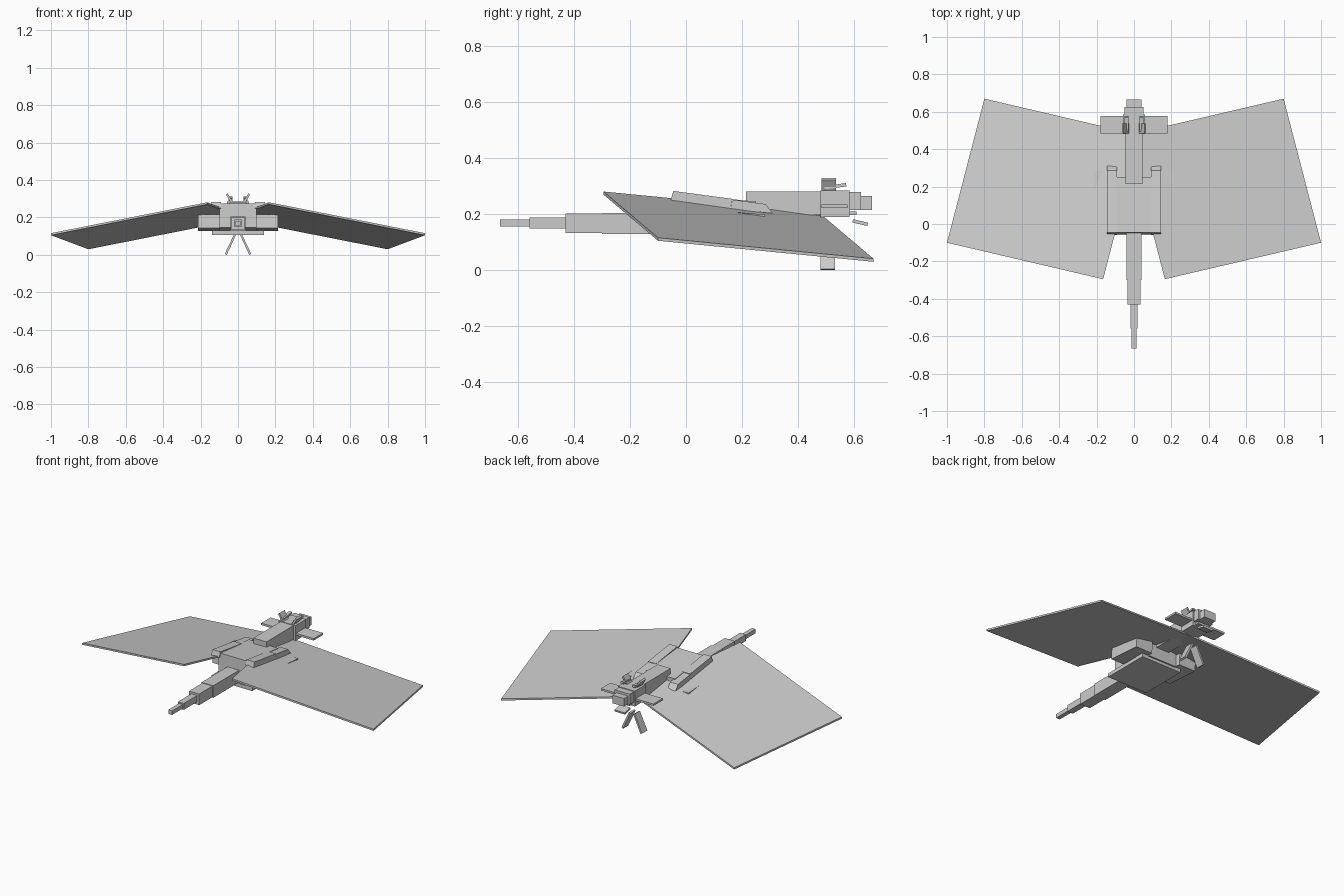
import bpy, bmesh
from math import radians
from mathutils import Vector, Euler

if "Cube" in bpy.data.objects:
    bpy.data.objects.remove(bpy.data.objects["Cube"])

def mesh(name, verts, faces):
    me = bpy.data.meshes.new(name)
    me.from_pydata([tuple(v) for v in verts], [], faces)
    bm = bmesh.new()
    bm.from_mesh(me)
    bmesh.ops.recalc_face_normals(bm, faces=bm.faces[:])
    bm.to_mesh(me)
    bm.free()
    ob = bpy.data.objects.new(name, me)
    bpy.context.collection.objects.link(ob)
    return ob

def prism(name, base, offset):
    """Solid from a planar outline pushed along an offset vector."""
    n, off = len(base), Vector(offset)
    a = [Vector(p) for p in base]
    faces = [list(range(n)), list(range(n, 2 * n))]
    faces += [[i, (i + 1) % n, n + (i + 1) % n, n + i] for i in range(n)]
    return mesh(name, a + [p + off for p in a], faces)

def box(name, x, y, z, rot=(0, 0, 0)):
    """Box from its ranges, turned about its own centre (degrees)."""
    c = Vector(((x[0] + x[1]) / 2, (y[0] + y[1]) / 2, (z[0] + z[1]) / 2))
    e = Euler([radians(r) for r in rot]).to_matrix()
    base = [c + e @ (Vector((px, py, z[0])) - c)
            for px, py in ((x[0], y[0]), (x[1], y[0]), (x[1], y[1]), (x[0], y[1]))]
    return prism(name, base, e @ Vector((0, 0, z[1] - z[0])))

def mid(name, w, y, z, rot=(0, 0, 0)):
    return box(name, (-w, w), y, z, rot)

# Tail, four shrinking segments
for i, (w, y0, y1, z0, z1) in enumerate([
        (.040, -.30, -.04, .130, .205), (.035, -.43, -.30, .133, .202),
        (.020, -.56, -.43, .149, .189), (.013, -.665, -.56, .156, .181)]):
    mid(f"tail_segment_{i + 1}", w, (y0, y1), (z0, z1))

# Body with sloping back, and belly plate
prism("body", [(-.1, -.05, .145), (-.1, -.045, .275), (-.1, .25, .245), (-.1, .25, .125)], (.2, 0, 0))
prism("belly_plate", [(-.14, -.06, .107), (-.14, -.06, .13), (-.14, .24, .13), (-.14, .24, .107)], (.28, 0, 0))

# Neck, head, snout and jaw
mid("neck", .045, (.215, .49), (.197, .282))
mid("head", .058, (.48, .585), (.19, .285))
mid("snout", .052, (.585, .625), (.215, .28))
mid("nose", .04, (.625, .665), (.215, .265))
mid("jaw", .04, (.48, .61), (.197, .21))
mid("chin_slat", .035, (.595, .65), (.164, .176), (-13, 0, 0))

for side, s in (("right", 1), ("left", -1)):
    def sx(a, b):
        return tuple(sorted((s * a, s * b)))
    # Broad flat wing
    prism(f"{side}_wing", [(s * .165, -.295, .27), (s * 1, -.1, .105), (s * .8, .67, .03),
                           (s * -.035, .475, .195)], (0, 0, .011))
    # Shoulder covers along the wing root
    prism(f"{side}_shoulder", [(s * .09, -.055, .25), (s * .09, -.045, .283),
                               (s * .09, .165, .255), (s * .09, .16, .22)], (s * .055, 0, 0))
    prism(f"{side}_shoulder_tip", [(s * .09, .16, .217), (s * .09, .165, .252),
                                   (s * .09, .285, .236), (s * .09, .31, .203)], (s * .055, 0, 0))
    # Folded leg tucked under the wing
    box(f"{side}_thigh", sx(.10, .215), (.06, .28), (.135, .207), (-4, 0, 0))
    # Flat head fin, raised ear, horn and dangling foreleg
    box(f"{side}_fin", sx(.05, .18), (.485, .577), (.223, .235))
    prism(f"{side}_ear", [(s * .028, .485, .285), (s * .038, .485, .278),
                          (s * .065, .485, .322), (s * .056, .485, .33)], (0, .052, 0))
    box(f"{side}_horn", sx(.03, .05), (.495, .573), (.294, .306), (8, 0, 0))
    prism(f"{side}_foreleg", [(s * .010, .48, .108), (s * .020, .48, .112),
                              (s * .071, .48, .005), (s * .060, .48, 0)], (0, .052, 0))
